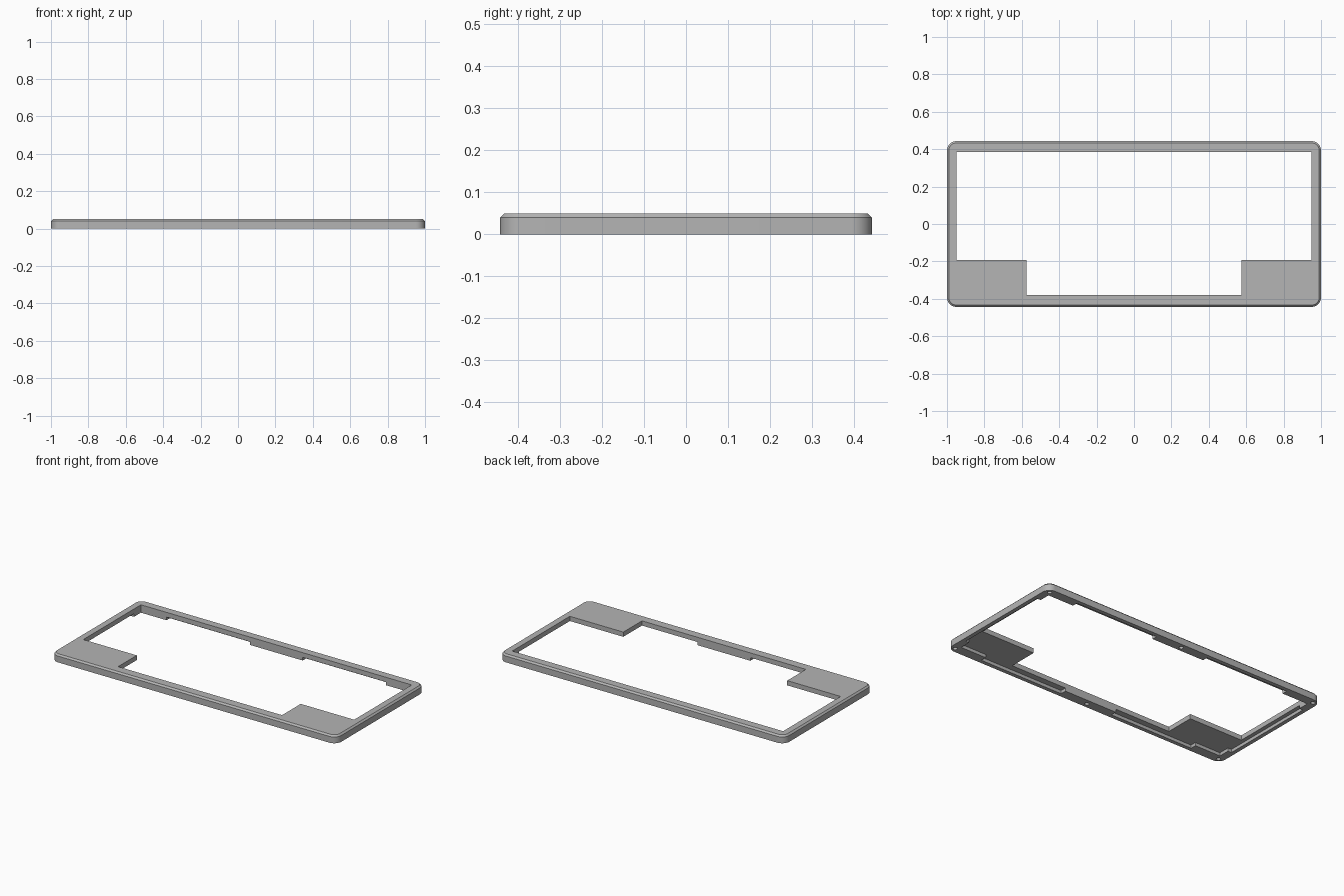
import bpy, bmesh, math

if "Cube" in bpy.data.objects:
    bpy.data.objects.remove(bpy.data.objects["Cube"])

HX, HY, H = 1.0, 0.443, 0.05      # half length, half depth, height
IX, IY = 0.95, 0.384              # half size of the opening
CEIL = 0.02                       # underside of the thin top skin
CORNER, CHAMFER = 0.05, 0.01

grey = bpy.data.materials.new("case grey")
grey.use_nodes = True
colour = (0.46, 0.46, 0.46, 1)
grey.diffuse_color = colour
grey.node_tree.nodes["Principled BSDF"].inputs["Base Color"].default_value = colour


def make_object(name, bm):
    bmesh.ops.recalc_face_normals(bm, faces=bm.faces)
    mesh = bpy.data.meshes.new(name)
    bm.to_mesh(mesh)
    bm.free()
    mesh.materials.append(grey)
    obj = bpy.data.objects.new(name, mesh)
    bpy.context.collection.objects.link(obj)
    return obj


def rounded_outline(inset, steps=10):
    """Rounded rectangle whose corners stay concentric when inset."""
    pts = []
    for i, (sx, sy) in enumerate([(1, 1), (-1, 1), (-1, -1), (1, -1)]):
        for k in range(steps + 1):
            a = (i + k / steps) * math.pi / 2
            r = CORNER - inset
            pts.append((sx * (HX - CORNER) + r * math.cos(a),
                        sy * (HY - CORNER) + r * math.sin(a)))
    return pts


def loft(name, layers):
    """Solid through matching outlines, given as (points, z) pairs."""
    bm = bmesh.new()
    rings = [[bm.verts.new((x, y, z)) for x, y in pts] for pts, z in layers]
    n = len(rings[0])
    for low, high in zip(rings, rings[1:]):
        for i in range(n):
            j = (i + 1) % n
            bm.faces.new((low[i], low[j], high[j], high[i]))
    bm.faces.new(rings[0][::-1])
    bm.faces.new(rings[-1])
    return make_object(name, bm)


def prism(name, pts, z0, z1):
    return loft(name, [(pts, z0), (pts, z1)])


def box(name, x0, x1, y0, y1, z1):
    return prism(name, [(x0, y0), (x1, y0), (x1, y1), (x0, y1)], -0.02, z1)


def cut(target, cutter):
    bpy.context.view_layer.objects.active = target
    mod = target.modifiers.new("cut", 'BOOLEAN')
    mod.operation = 'DIFFERENCE'
    mod.solver = 'EXACT'
    mod.object = cutter
    bpy.ops.object.modifier_apply(modifier=mod.name)
    bpy.data.objects.remove(cutter)


# Frame body with a chamfered top rim
frame = loft("case_frame", [(rounded_outline(0), 0),
                            (rounded_outline(0), H - CHAMFER),
                            (rounded_outline(CHAMFER), H)])

# Opening, leaving a corner plate on each side at the front
PX, PY = 0.575, -0.193
opening = [(-PX, -0.38), (PX, -0.38), (PX, PY), (IX, PY),
           (IX, IY), (-IX, IY), (-IX, PY), (-PX, PY)]
cut(frame, prism("opening_cutter", opening, -0.02, 0.1))

# Hollow beneath the corner plates
for s in (-1, 1):
    x0, x1 = sorted((s * 0.5, s * IX))
    cut(frame, box("plate_cutter", x0, x1, -0.38, -0.15, CEIL))

# Pockets in the underside, leaving screw bosses at the corners and middles
for s in (-1, 1):
    for t in (-1, 1):
        x0, x1 = sorted((s * 0.185, s * 0.77))
        y0, y1 = sorted((t * 0.35, t * 0.418))
        cut(frame, box("long_pocket_cutter", x0, x1, y0, y1, CEIL))
    x0, x1 = sorted((s * 0.92, s * 0.975))
    cut(frame, box("side_pocket_cutter", x0, x1, -0.31, 0.315, CEIL))

# Blind screw holes
for x in (-0.967, 0, 0.967):
    for y in (-0.413, 0.413):
        ring = [(x + 0.013 * math.cos(k * math.pi / 8),
                 y + 0.013 * math.sin(k * math.pi / 8)) for k in range(16)]
        cut(frame, prism("screw_hole_cutter", ring, -0.02, 0.035))

# Smooth the rounded corners, keep the other edges sharp
bpy.ops.object.select_all(action='DESELECT')
frame.select_set(True)
bpy.context.view_layer.objects.active = frame
bpy.ops.object.shade_smooth_by_angle(angle=math.radians(30))
